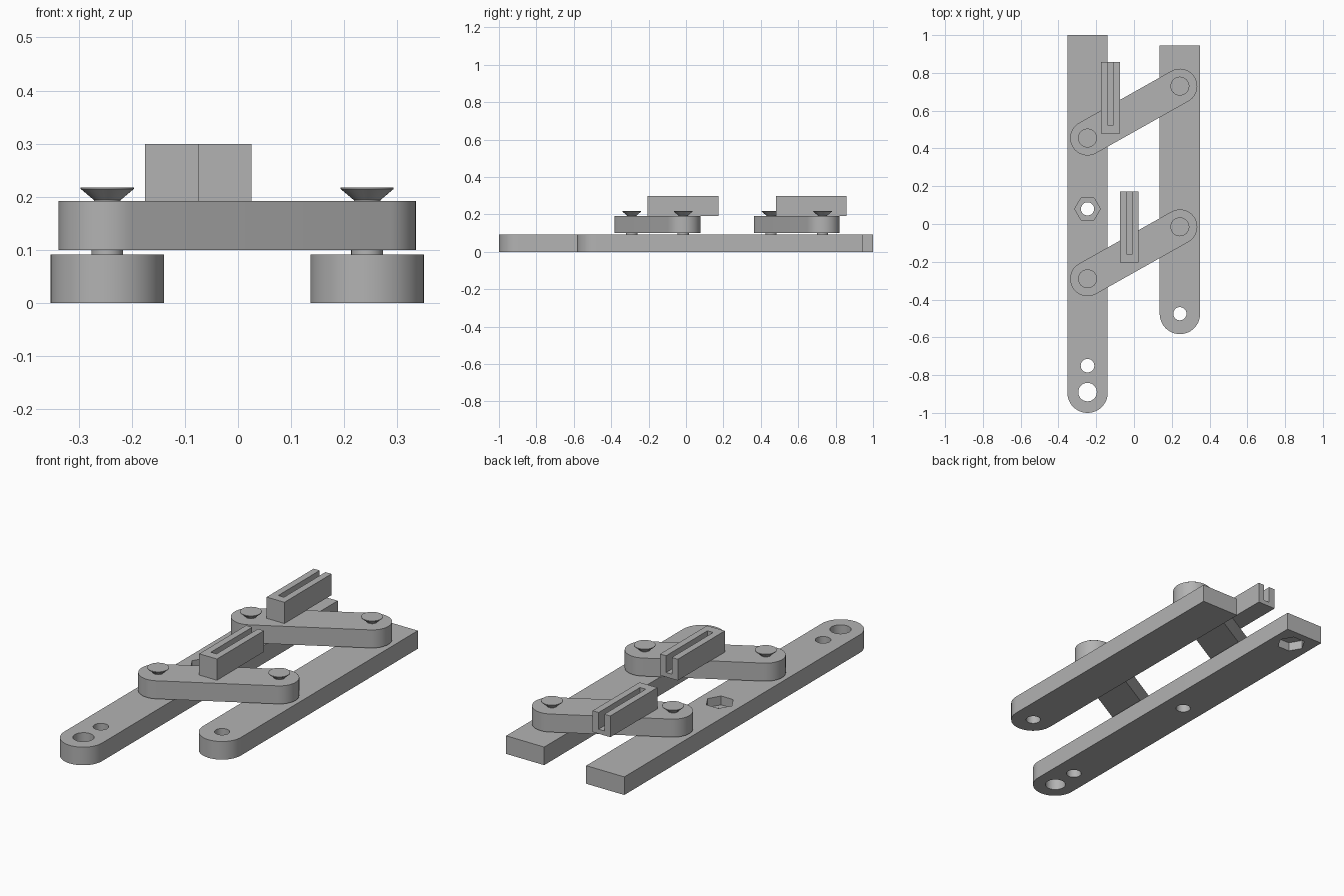
import bpy, bmesh
from math import pi, cos, sin, atan2, radians
from mathutils import Vector

cube = bpy.data.objects.get("Cube")
if cube:
    bpy.data.objects.remove(cube)

grey = bpy.data.materials.new("plain grey")
grey.use_nodes = True
colour = (0.45, 0.45, 0.45, 1)
grey.diffuse_color = colour
grey.node_tree.nodes["Principled BSDF"].inputs["Base Color"].default_value = colour

BAR_TOP = 0.092
LINK_BOTTOM, LINK_TOP = 0.1, 0.192
LEFT_X, RIGHT_X = -0.246, 0.243


def arc(centre, r, start, end, steps=24):
    """Points on a circular arc."""
    return [(centre[0] + r * cos(start + (end - start) * i / steps),
             centre[1] + r * sin(start + (end - start) * i / steps))
            for i in range(steps + 1)]


def ring(centre, r, sides):
    return arc(centre, r, 0, 2 * pi, sides)[:-1]


def prism(name, outline, z0, z1):
    """Extrude a counter-clockwise outline from z0 to z1."""
    bm = bmesh.new()
    base = bm.faces.new([bm.verts.new((x, y, z0)) for x, y in outline])
    top = bmesh.ops.extrude_face_region(bm, geom=[base])["geom"]
    bmesh.ops.translate(bm, vec=(0, 0, z1 - z0),
                        verts=[v for v in top if isinstance(v, bmesh.types.BMVert)])
    bmesh.ops.recalc_face_normals(bm, faces=bm.faces)
    return finish(name, bm)


def finish(name, bm):
    mesh = bpy.data.meshes.new(name)
    bm.to_mesh(mesh)
    bm.free()
    mesh.materials.append(grey)
    ob = bpy.data.objects.new(name, mesh)
    bpy.context.collection.objects.link(ob)
    return ob


def select(ob):
    bpy.ops.object.select_all(action='DESELECT')
    ob.select_set(True)
    bpy.context.view_layer.objects.active = ob


def cut(ob, outline, z0, z1):
    """Remove a prism from a part."""
    cutter = prism("cutter", outline, z0, z1)
    cutter.hide_render = True
    mod = ob.modifiers.new("cut", 'BOOLEAN')
    mod.operation, mod.solver, mod.object = 'DIFFERENCE', 'EXACT', cutter
    select(ob)
    bpy.ops.object.modifier_apply(modifier=mod.name)
    bpy.data.objects.remove(cutter)


def smooth(ob):
    select(ob)
    bpy.ops.object.shade_smooth_by_angle(angle=radians(30))


def rectangle(x0, x1, y0, y1):
    return [(x0, y0), (x1, y0), (x1, y1), (x0, y1)]


def bar(name, x, front, back, holes):
    """Flat bar with a round front end and through holes (y, radius)."""
    r = 0.107
    ob = prism(name, arc((x, front + r), r, pi, 2 * pi) + [(x + r, back), (x - r, back)],
               0, BAR_TOP)
    for y, hole in holes:
        cut(ob, ring((x, y), hole, 32), -0.1, 0.2)
    return ob


def screw(name, x, y):
    """Pin with a flared flat head, turned from a profile."""
    profile = [(0.03, 0.085), (0.03, 0.15), (0.025, 0.185), (0.025, 0.194),
               (0.05, 0.215), (0.05, 0.218)]
    bm = bmesh.new()
    n = 32
    rings = [[bm.verts.new((px, py, z)) for px, py in ring((x, y), r, n)]
             for r, z in profile]
    for low, high in zip(rings, rings[1:]):
        for i in range(n):
            j = (i + 1) % n
            bm.faces.new((low[i], low[j], high[j], high[i]))
    bm.faces.new(rings[0][::-1])
    bm.faces.new(rings[-1])
    smooth(finish(name, bm))


# Long left bar with a nut pocket on top and another underneath at the back
left_bar = bar("left_bar", LEFT_X, -1, 1, [(-0.89, 0.049), (-0.75, 0.036), (0.08, 0.035)])
cut(left_bar, ring((LEFT_X, 0.08), 0.068, 6), 0.047, 0.2)
cut(left_bar, ring((LEFT_X, 0.9), 0.068, 6), -0.1, 0.045)
smooth(left_bar)

# Short right bar
smooth(bar("right_bar", RIGHT_X, -0.583, 0.945, [(-0.475, 0.035)]))

# Two slanted links, each with two screws and a slotted block
for label, y, block_x, block_y in (("front", -0.29, -0.025, -0.205),
                                   ("back", 0.455, -0.125, 0.48)):
    a, b = Vector((LEFT_X, y)), Vector((RIGHT_X, y + 0.275))
    angle = atan2(b.y - a.y, b.x - a.x)
    link = prism(label + "_link",
                 arc(b, 0.092, angle - pi / 2, angle + pi / 2)
                 + arc(a, 0.092, angle + pi / 2, angle + 3 * pi / 2),
                 LINK_BOTTOM, LINK_TOP)
    smooth(link)
    screw(label + "_left_screw", *a)
    screw(label + "_right_screw", *b)
    block = prism(label + "_slotted_block",
                  rectangle(block_x - 0.05, block_x + 0.05, block_y, block_y + 0.378),
                  LINK_TOP, 0.3)
    cut(block, rectangle(block_x - 0.016, block_x + 0.016, block_y + 0.045, block_y + 0.5),
        0.215, 0.4)
